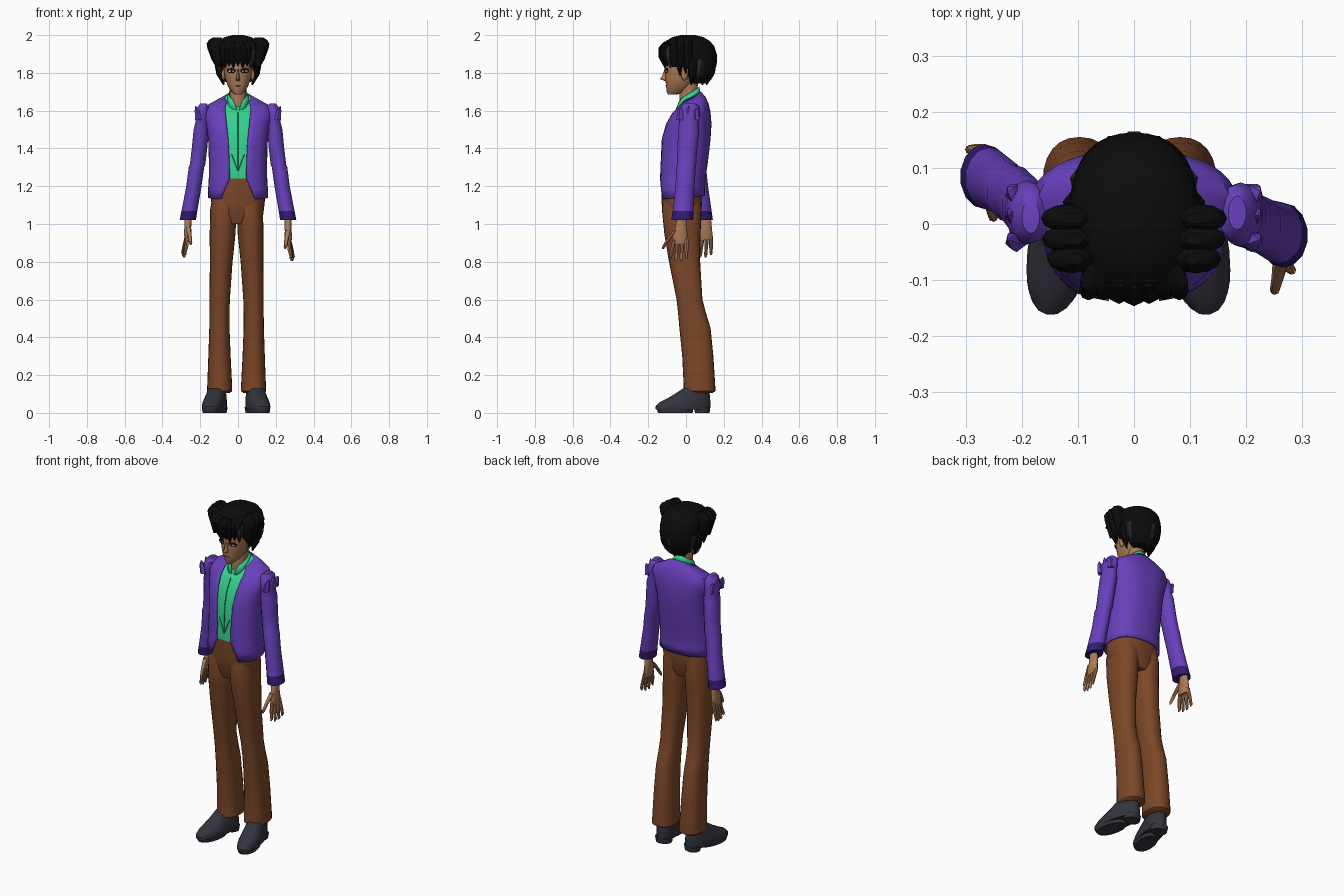
import bpy, bmesh
from math import sin, cos, asin, pi, radians

if "Cube" in bpy.data.objects:
    bpy.data.objects.remove(bpy.data.objects["Cube"])


def material(name, code):
    lin = [((int(code[i:i + 2], 16) / 255 + .055) / 1.055) ** 2.4 for i in (0, 2, 4)] + [1]
    m = bpy.data.materials.new(name)
    m.use_nodes = True
    m.diffuse_color = lin
    bsdf = m.node_tree.nodes["Principled BSDF"]
    bsdf.inputs["Base Color"].default_value = lin
    bsdf.inputs["Roughness"].default_value = .8
    return m


purple = material("jacket purple", "6840BC")
cuff = material("cuff dark purple", "331A70")
green = material("shirt green", "36D08E")
seam = material("seam dark green", "1F8A5C")
brown = material("trouser brown", "7C4728")
skin = material("skin tan", "AC7A55")
black = material("hair black", "0C0C0D")
sheen = material("hair sheen grey", "25282C")
shoe = material("shoe charcoal", "34343E")
white = material("eye white", "D8CFC0")


def smooth(ob, angle=40):
    bpy.ops.object.select_all(action='DESELECT')
    ob.select_set(True)
    bpy.context.view_layer.objects.active = ob
    bpy.ops.object.shade_smooth_by_angle(angle=radians(angle))


def signed_pow(v, e):
    return abs(v) ** e * (1 if v > 0 else -1)


def loft(name, rings, mat, n=20, power=2, side=1, move=(0, 0, 0), low=None, low_z=0):
    """Skin level rings (z, x0, x1, y0, y1, back rise, front gap); a gap leaves the front open."""
    bm = bmesh.new()
    rows = []
    is_open = len(rings[0]) > 6
    for z, x0, x1, y0, y1, *extra in rings:
        rise = extra[0] if extra else 0
        rx, ry = (x1 - x0) / 2, (y1 - y0) / 2
        start = asin(min(1, (extra[1] / rx) ** (power / 2))) if is_open else 0
        row = []
        for i in range(n + is_open):
            a = start + (2 * pi - 2 * start) * i / n
            x = (x0 + x1) / 2 + rx * signed_pow(sin(a), 2 / power)
            y = (y0 + y1) / 2 - ry * signed_pow(cos(a), 2 / power)
            row.append(bm.verts.new((side * x + move[0], y + move[1], z - rise * cos(a) + move[2])))
        rows.append(row)
    for a, b in zip(rows, rows[1:]):
        for i in range(n):
            j = (i + 1) % len(a)
            bm.faces.new((a[i], a[j], b[j], b[i]))
    if not is_open:
        bm.faces.new(rows[0])
        bm.faces.new(rows[-1])
    bmesh.ops.recalc_face_normals(bm, faces=bm.faces)
    if low:
        for f in bm.faces:
            f.material_index = int(f.calc_center_median().z < low_z)
    me = bpy.data.meshes.new(name)
    bm.to_mesh(me)
    bm.free()
    for m in (mat, low) if low else (mat,):
        me.materials.append(m)
    ob = bpy.data.objects.new(name, me)
    bpy.context.collection.objects.link(ob)
    smooth(ob)
    if is_open:
        mod = ob.modifiers.new("cloth", 'SOLIDIFY')
        mod.thickness = .006
    return ob


def even(z, x, y0, y1, *extra):
    return (z, -x, x, y0, y1, *extra)


def limb(points):
    """Rings from centre points (x, y, z, radius)."""
    return [(z, x - r, x + r, y - r, y + r) for x, y, z, r in points]


def blob(name, loc, scale, mat, turn=0):
    bpy.ops.mesh.primitive_uv_sphere_add(segments=16, ring_count=8, location=loc, rotation=(0, 0, turn))
    ob = bpy.context.object
    ob.name = name
    ob.scale = scale
    ob.data.materials.append(mat)
    smooth(ob)


# Jacket with an open, cut-away front
jacket = [even(1.14, .16, -.14, .1, .01, .09), even(1.19, .158, -.14, .1, 0, .068),
          even(1.24, .155, -.14, .102, 0, .045), even(1.32, .154, -.137, .115, 0, .045),
          even(1.45, .158, -.132, .13, 0, .052), even(1.53, .17, -.11, .135, 0, .06),
          even(1.59, .185, -.075, .13, 0, .066), even(1.625, .17, -.05, .12, .01, .068),
          even(1.65, .12, -.035, .105, .02, .065), even(1.67, .07, -.03, .08, .03, .055)]
loft("jacket", jacket, purple, n=36, power=2.4)

# Shirt follows the jacket just inside it
loft("shirt", [(r[0], r[1] + .01, r[2] - .01, r[3] + .008, r[4] - .01, r[5]) for r in jacket[2:]],
     green, n=36, power=2.4)
loft("collar", [even(1.635, .062, -.055, .08, .03, .006), even(1.67, .056, -.045, .075, .035, .018),
                even(1.69, .05, -.04, .07, .035, .03)], green, power=2.2)
front = [(1.28, -.13), (1.45, -.124), (1.53, -.102), (1.59, -.067)]
loft("shirt_placket", [even(z, .002, y - .003, y + .003) for z, y in front], seam, n=6)
for s in (1, -1):
    loft("shirt_point_seam", [(1.28, -.002, .002, -.134, -.128), (1.37, .032, .036, -.128, -.12)],
         seam, n=6, side=s)

# Trousers: hips and two flared legs
loft("trouser_hips", [even(1.0, .1, -.1, .06), even(1.05, .134, -.12, .08),
                      even(1.12, .142, -.131, .085), even(1.25, .144, -.129, .085)],
     brown, n=32, power=2.4)
leg = [(.105, .04, .148, 0, .14), (.115, .026, .158, -.014, .155), (.14, .026, .158, -.012, .155),
       (.3, .034, .152, -.02, .145), (.45, .04, .147, -.035, .13), (.53, .04, .146, -.042, .105),
       (.6, .038, .146, -.05, .087), (.8, .024, .144, -.09, .075), (.95, .008, .145, -.115, .077),
       (1.08, .003, .142, -.128, .083), (1.15, .01, .13, -.11, .07)]
for s in (1, -1):
    label = "left" if s > 0 else "right"
    loft(label + "_trouser_leg", leg, brown, n=24, power=2.3, side=s, move=(-.01 if s > 0 else -.005, 0, 0))

    # Shoes, toes turned out
    upper = [even(.018, .056, -.163, .13), even(.035, .059, -.165, .132), even(.055, .058, -.145, .132),
             even(.075, .055, -.105, .13), even(.1, .05, -.06, .128), even(.13, .045, -.015, .115)]
    for part, rings in (("shoe", upper),
                        ("shoe_sole", [even(0, .05, -.15, .035), even(.022, .054, -.16, .04)]),
                        ("shoe_heel", [even(0, .044, .05, .126), even(.03, .05, .045, .13)])):
        ob = loft(label + "_" + part, rings, shoe, n=24, power=2.2)
        ob.location.x = s * .112 - .01
        ob.rotation_euler.z = s * .2

    # Sleeves; the right arm swings further back
    sleeve = [(1.02, .222, .31, -.078, .038), (1.07, .214, .3, -.07, .04), (1.2, .192, .275, -.055, .045),
              (1.3, .178, .262, -.052, .052), (1.315, .172, .256, -.047, .054), (1.4, .162, .246, -.045, .06),
              (1.5, .153, .236, -.042, .07), (1.54, .155, .226, -.036, .066), (1.58, .15, .23, -.04, .074),
              (1.62, .15, .215, -.03, .07), (1.638, .168, .2, -.01, .05)]
    swing = 0 if s > 0 else .18
    path = [(z, a, b, c + swing * (1.6 - z), d + swing * (1.6 - z)) for z, a, b, c, d in sleeve]
    loft(label + "_sleeve", path, purple, n=14, side=s, low=cuff, low_z=1.06)
    for y in (-.03, .015, .055):
        loft(label + "_shoulder_tatter", [(1.55, .19, .228, y - .02, y + .02),
             (1.6, .205, .23, y - .016, y + .016), (1.63 - abs(y) / 3, .222, .226, y, y + .004)],
             purple, n=5, side=s)

    # Hands
    shift = (0, 0, 0) if s > 0 else (0, .13, .02)
    loft(label + "_palm", [(.895, .256, .282, -.068, .006), (.93, .25, .287, -.073, .01),
         (.98, .246, .283, -.058, .005), (1.04, .246, .286, -.045, 0)], skin, n=14, side=s, move=shift)
    for k in range(4):
        y = .002 - .021 * k
        tip = .815 - .012 * (k in (1, 2))
        out = .004 * k
        loft(label + "_finger", limb([(.29 - out, y * 1.4, tip, .004), (.293 - out, y * 1.35, tip + .012, .008),
             (.284 - out, y * 1.2, .865, .01), (.27, y, .92, .011)]), skin, n=8, side=s, move=shift)
    loft(label + "_thumb", limb([(.25, -.122, .868, .004), (.251, -.117, .88, .009),
         (.256, -.096, .915, .011), (.264, -.055, .965, .016)]), skin, n=8, side=s, move=shift)

    # Eyes, layered as thin plates, and ears
    blob(label + "_eye_outline", (s * .036, -.104, 1.812), (.025, .004, .013), black, s * .35)
    blob(label + "_eye_white", (s * .036, -.1065, 1.809), (.016, .003, .006), white, s * .35)
    blob(label + "_iris", (s * .034, -.109, 1.809), (.006, .0025, .006), black, s * .35)
    blob(label + "_ear", (s * .077, -.008, 1.79), (.01, .018, .03), skin, s * .2)

# Head, nose, mouth and neck
loft("head", [even(1.685, .018, -.095, -.05), even(1.7, .034, -.102, 0), even(1.73, .054, -.106, .03),
              even(1.77, .068, -.109, .06), even(1.81, .075, -.112, .08), even(1.86, .08, -.114, .1),
              even(1.93, .07, -.09, .1)], skin, n=28, power=2.2)
loft("nose", [even(1.757, .009, -.113, -.09), even(1.768, .011, -.139, -.09),
              even(1.785, .008, -.126, -.09), even(1.825, .006, -.112, -.09)], skin, n=8)
blob("mouth", (0, -.106, 1.731), (.018, .003, .002), brown)
loft("neck", [even(1.6, .05, -.035, .065), even(1.67, .043, -.035, .058), even(1.77, .045, -.03, .065)], skin)

# Hair: a full cap, side rolls and hanging locks
loft("hair_cap", [even(1.745, .055, .03, .115), even(1.77, .078, .015, .137), even(1.81, .096, -.005, .155),
                  even(1.86, .108, -.05, .163), even(1.9, .116, -.125, .163), even(1.94, .115, -.13, .15),
                  even(1.97, .1, -.105, .125), even(1.99, .07, -.07, .09), even(2, .03, -.03, .05)],
     black, n=32, power=2.2)
for s in (1, -1):
    for y, w in ((-.062, .155), (-.027, .164), (.01, .166)):
        loft("hair_side_roll", [(1.83, .1, .116, y - .012, y + .012), (1.87, .08, w - .026, y - .022, y + .022),
             (1.93, .07, w - .004, y - .026, y + .026), (1.955, .07, w, y - .025, y + .025),
             (1.975, .075, w - .012, y - .02, y + .02), (1.988, .09, w - .035, y - .01, y + .01)],
             black, n=12, side=s)


def lock(name, deg, top, tip, wide, mat):
    a = radians(deg)
    steps = []
    for t, reach, r in ((0, .82, .35), (.25, .93, 1), (.65, .93, .9), (1, .85, .15)):
        reach -= .2 * t * (abs(deg) > 90)
        steps.append((.118 * reach * sin(a), .012 - .148 * reach * cos(a), tip + (top - tip) * (1 - t), wide * r))
    loft(name, limb(steps[::-1]), mat, n=7)


for k in range(-6, 7):
    lock("hair_fringe_lock", k * 14, 1.965, 1.837 - .012 * (k % 2) - .04 * (abs(k) > 4), .021,
         sheen if k in (-5, 3) else black)
for k in range(9):
    lock("hair_back_lock", 100 + k * 20, 1.9, 1.735 + .018 * (k % 2), .025, sheen if k % 3 == 1 else black)
for k in range(-3, 4):
    loft("hair_crown_ridge", limb([(k * .027, -.12, 1.925, .016), (k * .026, -.1, 1.955, .018),
         (k * .02, -.06, 1.983 - abs(k) * .004, .014), (k * .016, -.02, 1.996 - abs(k) * .005, .004)]), black, n=8)
